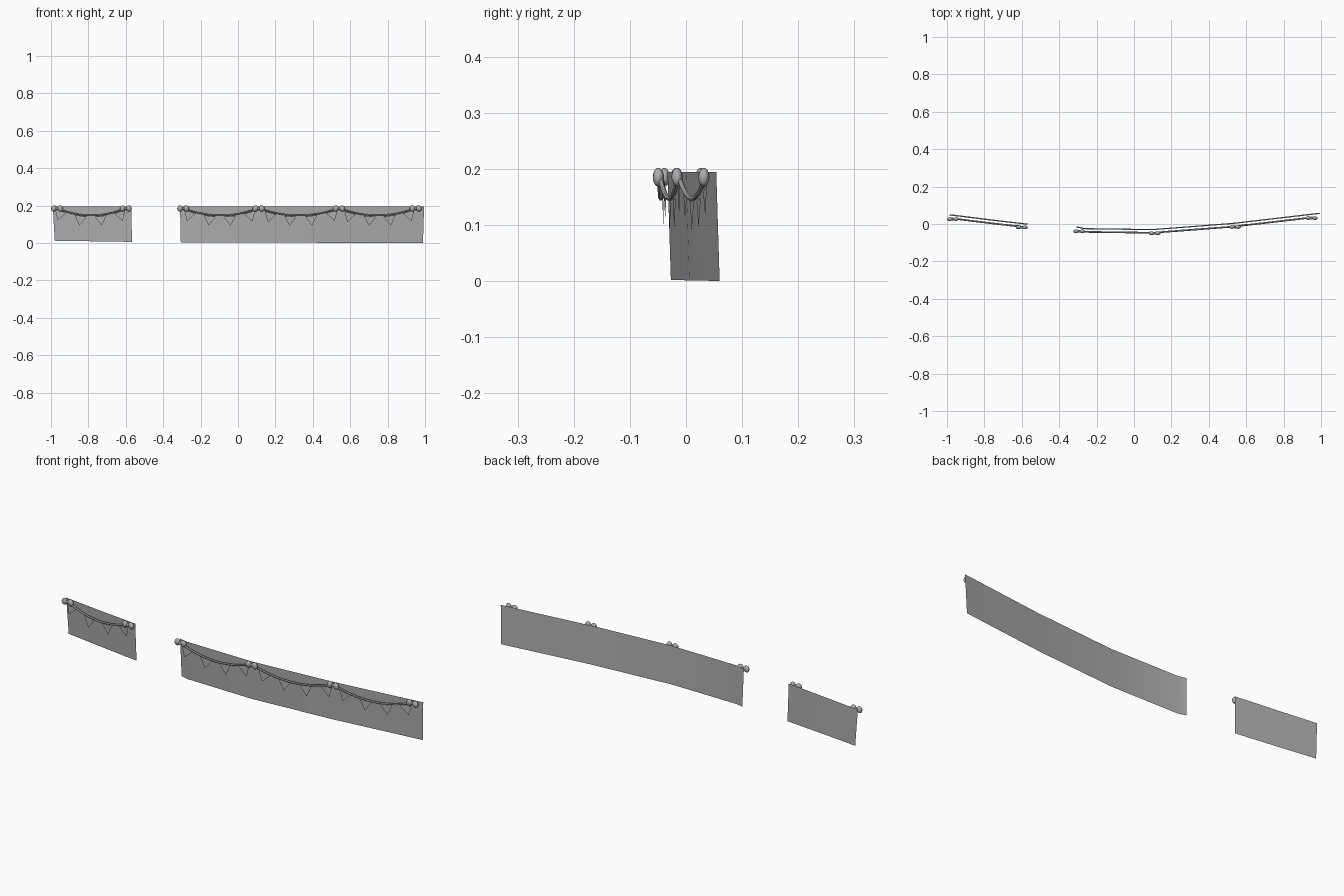
import bpy, bmesh, math
from mathutils import Vector, Matrix

if "Cube" in bpy.data.objects:
    bpy.data.objects.remove(bpy.data.objects["Cube"])

grey = bpy.data.materials.new("cloth grey")
grey.diffuse_color = (0.42, 0.42, 0.42, 1)
grey.use_nodes = True
grey.node_tree.nodes["Principled BSDF"].inputs["Base Color"].default_value = grey.diffuse_color

LEFT = [(-0.99, 0.046), (-0.78, 0.02), (-0.57, -0.004)]
RIGHT = [(-0.31, -0.018), (-0.265, -0.028), (0.1, -0.033), (0.53, 0.0), (0.995, 0.054)]


def wall_y(path, x):
    """Depth of the banner's top edge at x."""
    for (x0, y0), (x1, y1) in zip(path, path[1:]):
        if x <= x1:
            break
    return y0 + (y1 - y0) * (x - x0) / (x1 - x0)


def finish(name, bm, smooth=True):
    me = bpy.data.meshes.new(name)
    bm.to_mesh(me)
    bm.free()
    me.materials.append(grey)
    for p in me.polygons:
        p.use_smooth = smooth
    ob = bpy.data.objects.new(name, me)
    bpy.context.collection.objects.link(ob)
    return ob


def banner(name, path, bottoms, dx):
    """Thin cloth sheet, its foot slightly behind its top edge."""
    bm = bmesh.new()
    rows = []
    n = len(path) - 1
    for i, (x, y) in enumerate(path):
        t = i / n
        foot = bottoms[0] + (bottoms[1] - bottoms[0]) * t
        xf = x + dx[0] * (1 - t) + dx[1] * t
        rows.append((bm.verts.new((xf, y + 0.006, foot)), bm.verts.new((x, y, 0.194))))
    for a, b in zip(rows, rows[1:]):
        bm.faces.new((a[0], b[0], b[1], a[1]))
    finish(name, bm)


def rope_point(path, x0, x1, t):
    x = x0 + (x1 - x0) * t
    z = 0.187 - 0.04 * 4 * t * (1 - t)
    return Vector((x, wall_y(path, x) - 0.014, z))


def swag(i, path, x0, x1, flags):
    # sagging rope tube
    cu = bpy.data.curves.new("rope", 'CURVE')
    cu.dimensions = '3D'
    cu.bevel_depth = 0.0045
    cu.bevel_resolution = 1
    cu.use_fill_caps = True
    sp = cu.splines.new('POLY')
    sp.points.add(14)
    for k, p in enumerate(sp.points):
        p.co = (*rope_point(path, x0, x1, k / 14), 1)
    cu.materials.append(grey)
    ob = bpy.data.objects.new(f"rope_{i}", cu)
    bpy.context.collection.objects.link(ob)

    # triangular pennants square to the rope
    bm = bmesh.new()
    for x in flags:
        t = (x - x0) / (x1 - x0)
        p = rope_point(path, x0, x1, t)
        d = (rope_point(path, x0, x1, t + 0.03) - rope_point(path, x0, x1, t - 0.03)).normalized()
        down = Vector((d.z, 0, -d.x)).normalized()
        p += down * 0.006 + Vector((0, 0.004, 0))
        bm.faces.new([bm.verts.new(q) for q in (p - d * 0.032, p + down * 0.052, p + d * 0.032)])
    finish(f"pennants_{i}", bm, False)


def bow(i, path, x):
    """Two plump loops around a small knot."""
    bm = bmesh.new()
    y = wall_y(path, x) - 0.017
    for s, size, tilt in ((-1, (0.015, 0.01, 0.017), 0.3), (1, (0.015, 0.01, 0.017), -0.3),
                          (0, (0.008, 0.008, 0.008), 0)):
        m = (Matrix.Translation((x + s * 0.017, y, 0.185)) @ Matrix.Rotation(tilt, 4, 'Y')
             @ Matrix.Diagonal((*size, 1)))
        bmesh.ops.create_uvsphere(bm, u_segments=12, v_segments=8, radius=1, matrix=m)
    finish(f"bow_{i}", bm)


# cloth banners
banner("left_banner", LEFT, (0.012, 0.006), (0.01, 0.003))
banner("right_banner", RIGHT, (0.004, 0.0), (0.004, -0.006))

# garlands with pennants
swag(1, LEFT, -0.97, -0.6, (-0.945, -0.84, -0.735, -0.635))
swag(2, RIGHT, -0.295, 0.11, (-0.255, -0.15, -0.045, 0.06))
swag(3, RIGHT, 0.11, 0.54, (0.175, 0.28, 0.39, 0.5))
swag(4, RIGHT, 0.54, 0.95, (0.6, 0.705, 0.81, 0.91))

# bows at the hanging points
for i, (path, x) in enumerate([(LEFT, -0.968), (LEFT, -0.6), (RIGHT, -0.293),
                               (RIGHT, 0.11), (RIGHT, 0.54), (RIGHT, 0.95)]):
    bow(i + 1, path, x)
